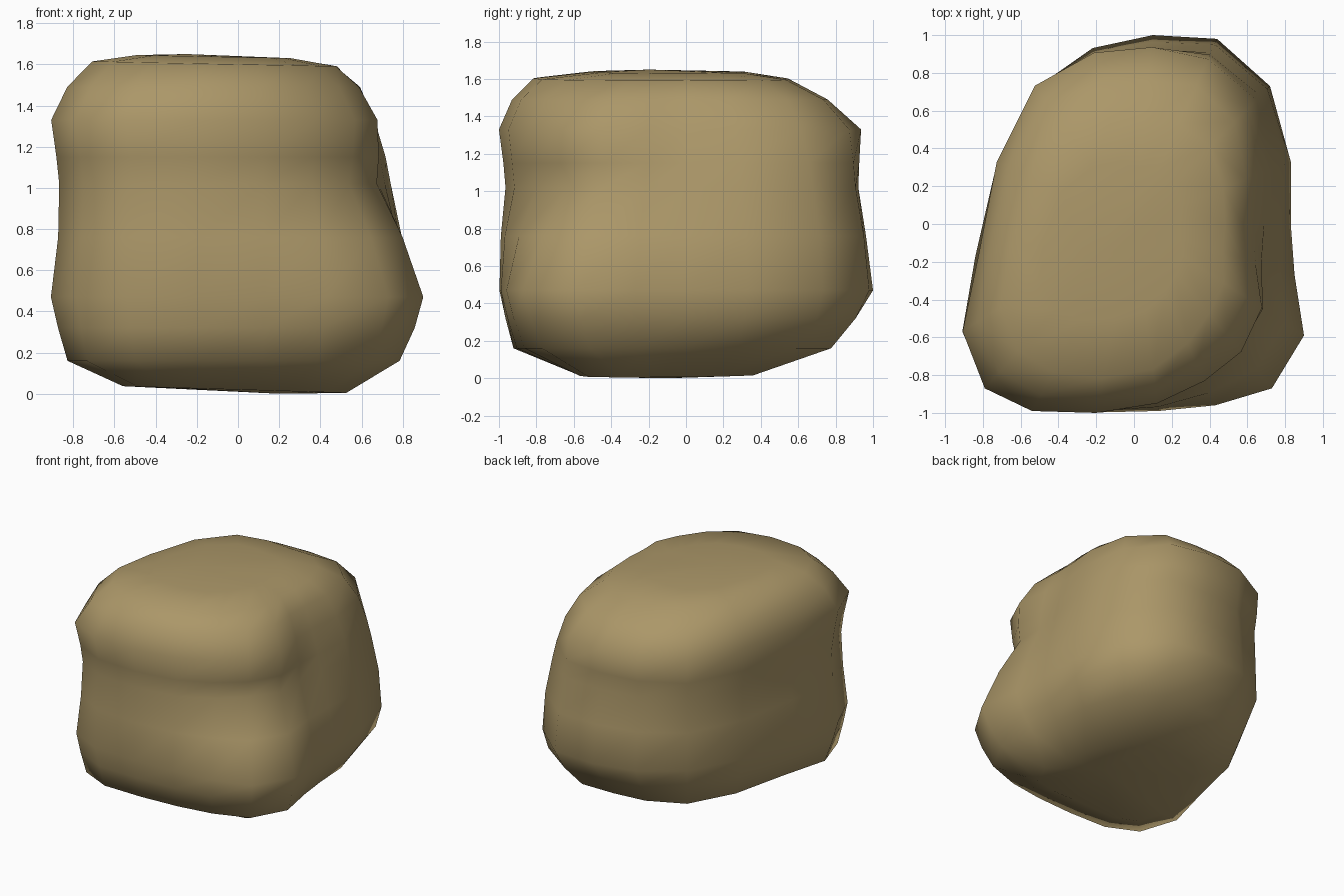
import bpy, bmesh, math

if "Cube" in bpy.data.objects:
    bpy.data.objects.remove(bpy.data.objects["Cube"])

# Plan outline of the boulder at its widest
outline = [(.83, 0), (.83, .33), (.72, .73), (.44, .98), (.1, 1), (-.22, .94),
           (-.53, .74), (-.73, .33), (-.83, -.17), (-.91, -.57), (-.79, -.87),
           (-.54, -.99), (-.2, -1), (.13, -.99), (.43, -.96), (.73, -.87),
           (.9, -.59), (.85, -.27)]

# Layers: height, then outline scale toward E, NE, N, NW, W, SW, S, SE
layers = [
    (.02, .54, .38, .35, .50, .60, .62, .58, .60),
    (.16, .85, .81, .77, .86, .86, .93, .92, .88),
    (.32, .95, .96, .885, .92, .95, .965, .965, .955),
    (.47, 1.0, 1.0, 1.0, .97, 1.02, .99, 1.0, 1.0),
    (.76, .94, .98, .96, .97, .96, .96, 1.0, .87),
    (1.02, .86, .93, .92, .97, .965, .95, .97, .71),
    (1.15, .83, .90, .93, .99, .98, .965, .98, .735),
    (1.33, .76, .84, .95, 1.0, .99, 1.0, 1.0, .75),
    (1.49, .69, .74, .76, .89, .94, .90, .94, .64),
    (1.60, .58, .56, .53, .70, .80, .77, .83, .51),
    (1.635, .30, .30, .30, .45, .60, .52, .50, .28),
]


def scale_at(x, y, s):
    """Blend the eight compass scales by direction."""
    t = (math.atan2(y, x) / (math.pi / 4)) % 8
    i = int(t) % 8
    return s[i] + (s[(i + 1) % 8] - s[i]) * (t - int(t))


# Stack the rings and bridge them; the base and crown lean slightly
bm = bmesh.new()
rings = []
for z, *s in layers:
    ring = []
    for x, y in outline:
        f = scale_at(x, y, s)
        tilt = -.03 * x * f if z < .1 else -.02 * x * f if z > 1.55 else 0
        ring.append(bm.verts.new((x * f, y * f, z + tilt)))
    rings.append(ring)
n = len(outline)
for a, b in zip(rings, rings[1:]):
    for i in range(n):
        j = (i + 1) % n
        bm.faces.new((a[i], a[j], b[j], b[i]))

# Close the base and crown
base = bm.verts.new((.2, -.1, 0))
crown = bm.verts.new((-.25, -.2, 1.65))
for i in range(n):
    j = (i + 1) % n
    bm.faces.new((base, rings[0][j], rings[0][i]))
    bm.faces.new((crown, rings[-1][i], rings[-1][j]))
bmesh.ops.recalc_face_normals(bm, faces=bm.faces)
for f in bm.faces:
    f.smooth = True

mesh = bpy.data.meshes.new("boulder")
bm.to_mesh(mesh)
bm.free()
stone = bpy.data.materials.new("tan_stone")
stone.diffuse_color = (.41, .31, .14, 1)
stone.use_nodes = True
stone.node_tree.nodes["Principled BSDF"].inputs["Base Color"].default_value = stone.diffuse_color
mesh.materials.append(stone)
boulder = bpy.data.objects.new("boulder", mesh)
bpy.context.collection.objects.link(boulder)
